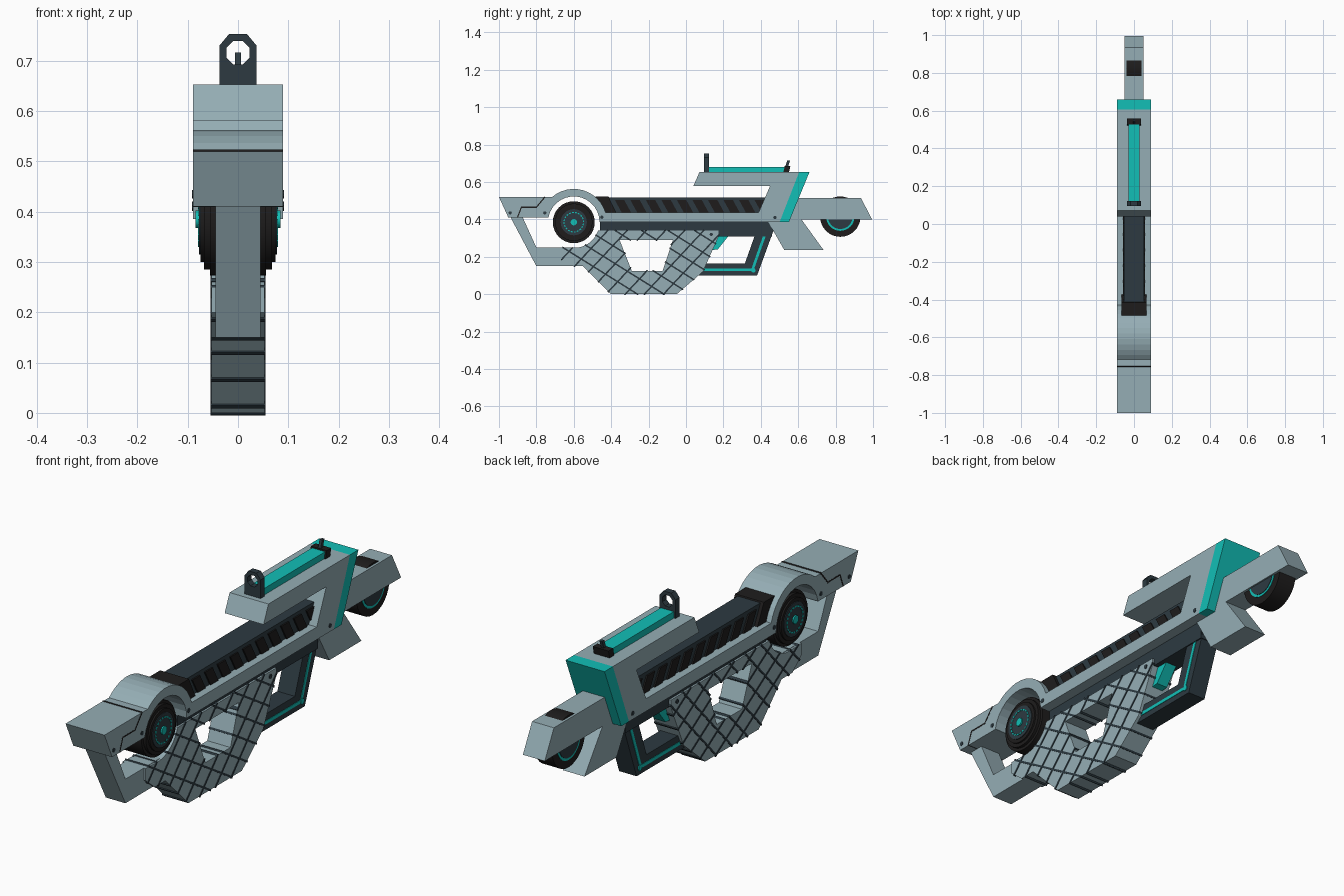
import bpy, bmesh, math
from mathutils import Vector

cube = bpy.data.objects.get("Cube")
if cube:
    bpy.data.objects.remove(cube, do_unlink=True)


def material(name, rgb):
    m = bpy.data.materials.new(name)
    m.use_nodes = True
    m.diffuse_color = (*rgb, 1)
    m.node_tree.nodes["Principled BSDF"].inputs["Base Color"].default_value = (*rgb, 1)
    return m


LIGHT = material("pale blue grey", (.30, .42, .46))
TEAL = material("teal", (.006, .52, .47))
SLATE = material("dark slate", (.026, .042, .053))
BLACK = material("black rubber", (.013, .012, .012))


def finish(name, bm, mat):
    bmesh.ops.recalc_face_normals(bm, faces=bm.faces)
    me = bpy.data.meshes.new(name)
    bm.to_mesh(me)
    bm.free()
    me.materials.append(mat)
    ob = bpy.data.objects.new(name, me)
    bpy.context.collection.objects.link(ob)
    return ob


def add_prism(bm, pts, x0, x1):
    """Extrude a side outline of (y, z) points from x0 to x1."""
    face = bm.faces.new([bm.verts.new((x0, y, z)) for y, z in pts])
    ext = bmesh.ops.extrude_face_region(bm, geom=[face])["geom"]
    bmesh.ops.translate(bm, vec=(x1 - x0, 0, 0),
                        verts=[v for v in ext if isinstance(v, bmesh.types.BMVert)])


def prism(name, pts, half, mat):
    bm = bmesh.new()
    add_prism(bm, pts, -half, half)
    return finish(name, bm, mat)


def rect(y0, y1, z0, z1, lean=0):
    return [(y0, z0), (y1, z0), (y1 + lean, z1), (y0 + lean, z1)]


def arc(cy, cz, r, a0, a1, n):
    angles = [math.radians(a0 + (a1 - a0) * i / n) for i in range(n + 1)]
    return [(cy + r * math.cos(a), cz + r * math.sin(a)) for a in angles]


def strip(p, q, width):
    """Outline of a straight strip between two side points."""
    p, q = Vector(p), Vector(q)
    d = (q - p).normalized() * width / 2
    n = Vector((-d.y, d.x))
    return [tuple(v) for v in (p - d + n, p - d - n, q + d - n, q + d + n)]


def strips(name, segments, width, half, mat):
    bm = bmesh.new()
    for p, q in segments:
        add_prism(bm, strip(p, q, width), -half, half)
    return finish(name, bm, mat)


def disc(name, y, z, r, half, mat, n=32):
    ob = prism(name, arc(y, z, r, 0, 360 - 360 / n, n - 1), half, mat)
    bpy.ops.object.select_all(action='DESELECT')
    ob.select_set(True)
    bpy.context.view_layer.objects.active = ob
    bpy.ops.object.shade_smooth_by_angle(angle=math.radians(30))
    return ob


# Front block, wheel arch and long side rail in one outline
WY, WZ = -.6, .385
prism("front_block_and_rail",
      [(-.95, .41), (-.735, .41)] + arc(WY, WZ, .138, 169, 0, 14)
      + [(.5, .385), (.5, .437), (-.43, .437)]
      + arc(WY, WZ, .178, 17, 131, 12) + [(-.755, .52), (-1, .52)], .089, LIGHT)
strips("front_block_seam", [((-.9, .413), (-.88, .465)), ((-.88, .465), (-.8, .465)),
                            ((-.8, .465), (-.755, .519))], .006, .0897, BLACK)

# Rear receiver with overhanging top arm and teal back plate
prism("receiver", [(.38, .385), (.5, .385), (.605, .653), (.072, .653), (.04, .58),
                   (.45, .58), (.388, .437), (.36, .437)], .089, LIGHT)
prism("back_plate", [(.5, .385), (.55, .385), (.66, .653), (.605, .653)], .089, TEAL)

# Ribbed barrel
prism("barrel_core", rect(-.44, .43, .43, .518), .052, SLATE)
prism("barrel_collar", rect(-.44, -.37, .43, .523, -.045), .066, BLACK)
bm = bmesh.new()
for i in range(10):
    y = -.34 + i * .083
    add_prism(bm, rect(y, y + .05, .43, .503, -.04), -.058, .058)
finish("barrel_ribs", bm, BLACK)
prism("under_barrel", rect(-.46, .46, .31, .387), .045, SLATE)

# Front lower bracket
prism("front_bracket", [(-.94, .415), (-.8, .15), (-.53, .15), (-.5, .25), (-.8, .25),
                        (-.875, .415)], .045, LIGHT)

# Patterned grip with a hand hole
grip = [(-.68, .25), (-.68, .2), (-.62, .15), (-.55, .15), (-.4, 0), (-.05, 0), (.09, .12),
        (.175, .31), (.175, .34), (-.07, .34), (-.07, .29), (-.125, .125), (-.29, .125),
        (-.355, .29), (-.355, .34), (-.47, .34)] + arc(WY, WZ, .138, -30, -90, 6)
bridge = rect(-.355, -.07, .29, .34)
prism("grip", grip, .053, LIGHT)
prism("grip_bridge", bridge, .053, LIGHT)


def hatch(outline, degrees, spacing):
    """Segments of evenly spaced parallel lines that lie inside the outline."""
    a = math.radians(degrees)
    d, n = Vector((math.cos(a), math.sin(a))), Vector((-math.sin(a), math.cos(a)))
    pts = [Vector(p) for p in outline]
    found = []
    for k in range(-20, 21):
        off = k * spacing + .013
        hits = []
        for p, q in zip(pts, pts[1:] + pts[:1]):
            s, t = p.dot(n) - off, q.dot(n) - off
            if s * t < 0:
                hits.append(p.lerp(q, s / (s - t)).dot(d))
        hits.sort()
        for u, v in zip(hits[::2], hits[1::2]):
            if v - u > .01:
                found.append((d * u + n * off, d * v + n * off))
    return found


for label, angle, gap in (("rising", 47, .075), ("falling", -32, .075)):
    strips("grip_lines_" + label, hatch(grip, angle, gap) + hatch(bridge, angle, gap),
           .008, .055, SLATE)

# Trigger guard, its inlay and the trigger
prism("trigger_guard", [(.06, .10), (.38, .10), (.485, .387), (.38, .387), (.37, .32),
                        (.315, .165), (.09, .165)], .04, SLATE)
strips("guard_inlay", [((.07, .13), (.355, .13)), ((.355, .13), (.445, .385))], .014, .042, TEAL)
prism("trigger", [(.15, .315), (.23, .315), (.17, .24), (.13, .235)], .025, TEAL)

# Stock and its lower leg
prism("stock", [(.55, .40), (.995, .40), (.935, .515), (.6, .515)], .05, LIGHT)
prism("stock_leg", [(.44, .386), (.55, .386), (.56, .41), (.61, .41), (.735, .237),
                    (.525, .237)], .05, LIGHT)


def wheel(name, y, z, layers):
    for part, r, half, mat in layers:
        disc(name + "_" + part, y, z, r, half, mat)


# Wheels, stacked from the tyre outward
wheel("front_wheel", WY, WZ, [
    ("tyre", .112, .056, BLACK), ("tyre_shoulder", .1, .068, BLACK),
    ("sidewall", .085, .075, BLACK), ("plate", .07, .078, SLATE), ("hub", .017, .084, TEAL)])
bm = bmesh.new()
for i in range(20):
    a = i * 18
    add_prism(bm, arc(WY, WZ, .055, a, a + 11, 2) + arc(WY, WZ, .049, a + 11, a, 2),
              -.08, .08)
finish("front_wheel_dashes", bm, TEAL)
wheel("rear_wheel", .825, .415, [
    ("tyre", .108, .04, BLACK), ("ring", .076, .042, TEAL), ("plate", .066, .044, SLATE)])

# Sights and the teal top rail
prism("sight_rail", rect(.11, .535, .645, .68), .03, TEAL)
bm = bmesh.new()
outer = [(-.037, .65), (.037, .65), (.037, .73), (.018, .753), (-.018, .753), (-.037, .73)]
eye = [(x, z) for x, z in arc(0, .716, .025, -67.5, 247.5, 7)]
# Half of the ring plate, mirrored to the other side
half_ring = ([(0, .65)] + outer[1:4] + [(0, .753)]
             + [(0, .739)] + [p for p in reversed(eye) if p[0] > 0] + [(0, .693)])
for side in (1, -1):
    near = [bm.verts.new((side * x, .095, z)) for x, z in half_ring]
    face = bm.faces.new(near)
    ext = bmesh.ops.extrude_face_region(bm, geom=[face])["geom"]
    bmesh.ops.translate(bm, vec=(0, .027, 0),
                        verts=[v for v in ext if isinstance(v, bmesh.types.BMVert)])
finish("front_sight_ring", bm, SLATE)
prism("rear_sight_base", rect(.52, .55, .65, .685, .008), .036, BLACK)
prism("rear_sight_post", rect(.53, .545, .68, .716, .012), .006, SLATE)

# Bolts on both flanks
for i, (y, z, half) in enumerate([(-.94, .435, .091), (-.755, .435, .091), (-.45, .412, .091),
                                  (.475, .41, .091), (.135, .32, .056)]):
    disc("bolt_%d" % (i + 1), y, z, .009, half, SLATE, 10)
disc("guard_pin", .36, .128, .012, .044, TEAL, 10)
